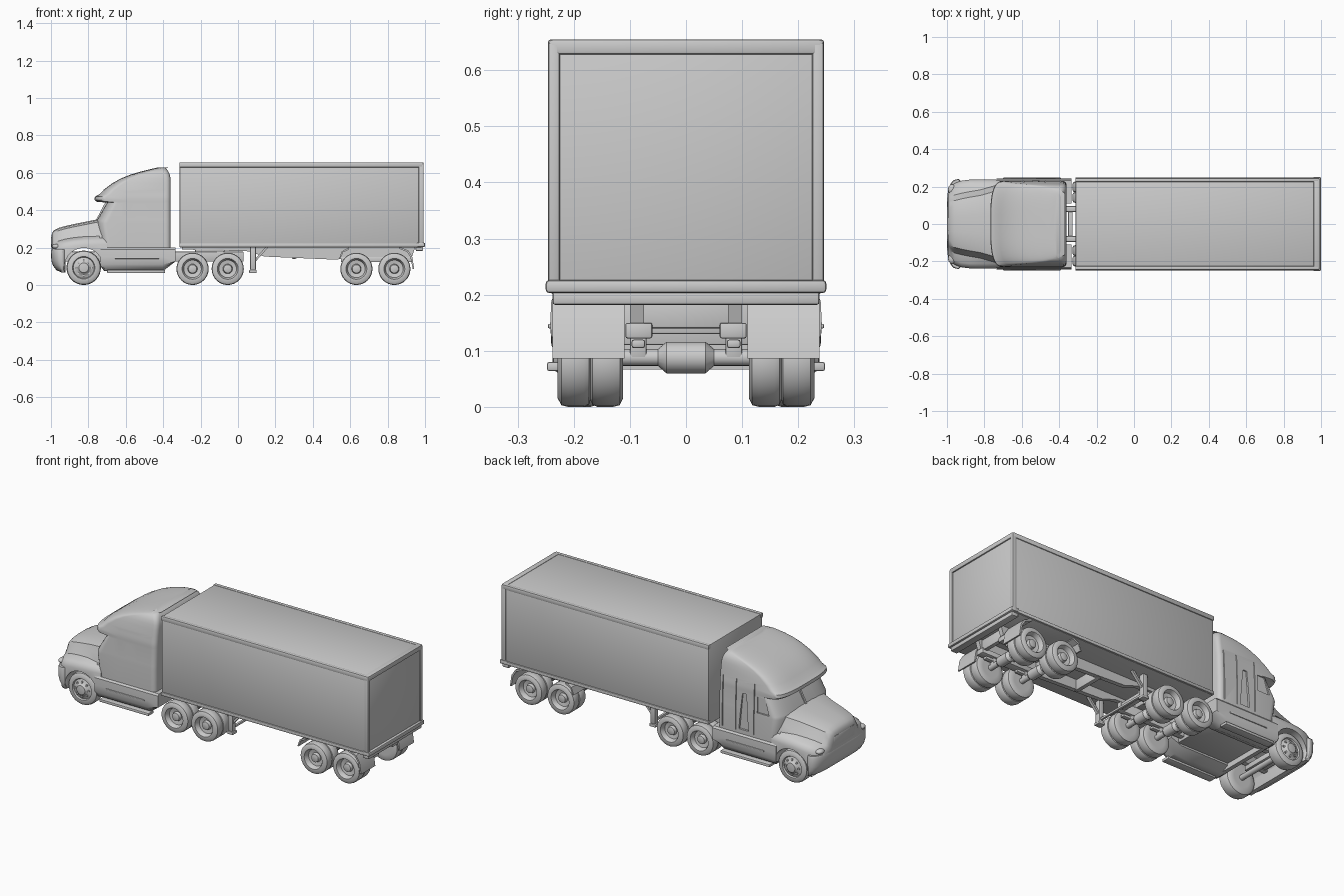
import bpy, bmesh, math
from mathutils import Matrix, Vector

if "Cube" in bpy.data.objects:
    bpy.data.objects.remove(bpy.data.objects["Cube"])


def rings(bm, loops):
    """Skin a list of equal-length loops and cap both ends."""
    vs = [[bm.verts.new(p) for p in lp] for lp in loops]
    n = len(vs[0])
    for a, b in zip(vs, vs[1:]):
        for i in range(n):
            bm.faces.new((a[i], a[(i + 1) % n], b[(i + 1) % n], b[i]))
    bm.faces.new(vs[0])
    bm.faces.new(vs[-1])


def prism(bm, pts, y0, y1):
    rings(bm, [[(x, y, z) for x, z in pts] for y in (y0, y1)])


def box(bm, x0, x1, y0, y1, z0, z1, bev=0.004):
    m = Matrix.LocRotScale(Vector((x0 + x1, y0 + y1, z0 + z1)) / 2, None,
                           Vector((x1 - x0, y1 - y0, z1 - z0)))
    vs = bmesh.ops.create_cube(bm, size=1, matrix=m)['verts']
    if bev:
        es = list({e for v in vs for e in v.link_edges})
        bmesh.ops.bevel(bm, geom=es, offset=bev, segments=2, profile=0.5, affect='EDGES')


def lathe(bm, prof, x, z, seg=32):
    """Spin (y, radius) points around a cross-wise axis at x, z."""
    ang = [2 * math.pi * i / seg for i in range(seg)]
    rings(bm, [[(x + r * math.cos(a), y, z + r * math.sin(a)) for a in ang] for y, r in prof])


def both(bm):
    """Copy everything to the other side."""
    d = bmesh.ops.duplicate(bm, geom=bm.verts[:] + bm.edges[:] + bm.faces[:])['geom']
    for v in d:
        if isinstance(v, bmesh.types.BMVert):
            v.co.y *= -1


def finish(name, bm, mirror=False):
    if mirror:
        both(bm)
    bmesh.ops.recalc_face_normals(bm, faces=bm.faces[:])
    me = bpy.data.meshes.new(name)
    bm.to_mesh(me)
    bm.free()
    ob = bpy.data.objects.new(name, me)
    bpy.context.collection.objects.link(ob)
    return ob


def cut(ob, cutter):
    m = ob.modifiers.new("cut", 'BOOLEAN')
    m.object, m.operation, m.solver = cutter, 'DIFFERENCE', 'EXACT'
    dg = bpy.context.evaluated_depsgraph_get()
    me = bpy.data.meshes.new_from_object(ob.evaluated_get(dg))
    ob.modifiers.clear()
    ob.data = me
    bpy.data.objects.remove(cutter)


def plan(z, xf, xb, w, a=0.06, b=0.8):
    """Horizontal outline with a bowed front and tight rear corners."""
    half = []
    for i in range(11):
        t = math.pi / 2 * i / 10
        half.append((xf + a * (1 - math.cos(t) ** 0.8), w * (1 - b) + w * b * math.sin(t) ** 0.8))
    for i in range(5):
        t = math.pi / 2 * i / 4
        half.append((xb - 0.025 * (1 - math.sin(t)), w - 0.025 * (1 - math.cos(t))))
    return [(x, y, z) for x, y in half] + [(x, -y, z) for x, y in reversed(half)]


# Cab with windshield, visor and domed sleeper roof, stacked from plan outlines
bm = bmesh.new()
rings(bm, [plan(*s) for s in [
    (.19, -.74, -.36, .232), (.33, -.76, -.36, .232), (.345, -.755, -.36, .231),
    (.44, -.70, -.36, .227), (.445, -.755, -.36, .227), (.455, -.768, -.36, .227),
    (.472, -.765, -.36, .226), (.484, -.742, -.36, .224), (.51, -.717, -.36, .221),
    (.545, -.67, -.36, .216), (.57, -.625, -.361, .212), (.59, -.575, -.365, .207),
    (.605, -.525, -.372, .2), (.618, -.475, -.38, .188), (.628, -.43, -.39, .165)]])
cab = finish("cab", bm)

# Recessed side windows, sleeper panel and door seams
bm = bmesh.new()
prism(bm, [(-.685, .345), (-.61, .345), (-.61, .435), (-.655, .435)], .222, .3)
prism(bm, [(-.555, .225), (-.495, .225), (-.505, .33), (-.515, .43), (-.54, .43)], .221, .3)
for x in (-.59, -.475, -.392):
    box(bm, x - .002, x + .002, .219, .3, .215, .5, 0)
cut(cab, finish("panel_cutter", bm, True))

# Windshield centre pillar
bm = bmesh.new()
prism(bm, [(-.763, .34), (-.75, .34), (-.695, .445), (-.708, .445)], -.006, .006)
finish("windshield_pillar", bm)


def nose(x, w, zb, zf, h, zt):
    half = [(w * .95, zb), (w, zb + .015), (w, zf - .03), (w - .008, zf - .008), (w - .025, zf + .004),
            (h + .018, zf + .014), (h, (zf + zt) / 2 + .005), (h - .012, zt - .012), (h * .7, zt - .002),
            (h * .3, zt + .003)]
    return [(x, y, z) for y, z in half] + [(x, -y, z) for y, z in reversed(half)]


# Hood and fenders, with wheel arches cut through
bm = bmesh.new()
rings(bm, [nose(*s) for s in [
    (-.998, .13, .14, .2, .09, .255), (-.994, .17, .13, .205, .115, .277), (-.982, .197, .11, .212, .127, .291),
    (-.96, .217, .08, .221, .137, .302), (-.925, .231, .075, .231, .146, .312), (-.88, .237, .075, .239, .155, .322),
    (-.82, .238, .075, .245, .165, .334), (-.74, .237, .08, .247, .188, .35), (-.70, .232, .08, .247, .195, .352)]])
hood = finish("hood_and_fenders", bm)
bm = bmesh.new()
lathe(bm, [(-.3, .103), (.3, .103)], -.825, .095, 40)
cut(hood, finish("arch_cutter", bm))

# Front bumper
bm = bmesh.new()
rings(bm, [plan(z, xf, -.922, w, a, .6) for z, xf, w, a in [
    (.067, -.945, .222, .02), (.08, -.972, .232, .04), (.105, -.99, .238, .055), (.13, -.998, .24, .06),
    (.18, -1.0, .24, .06), (.19, -.996, .237, .058)]])
finish("front_bumper", bm)

# Grille and headlights
bm = bmesh.new()
box(bm, -1.0, -.97, -.095, .095, .2, .262, .008)
for i in range(4):
    box(bm, -1.0, -.98, -.085, .085, .209 + i * .013, .214 + i * .013, .001)
finish("grille", bm)
bm = bmesh.new()
bmesh.ops.create_uvsphere(bm, u_segments=20, v_segments=12, radius=1,
                          matrix=Matrix.LocRotScale(Vector((-.972, .185, .206)), None, Vector((.022, .027, .014))))
finish("headlights", bm, True)

# Side skirts with tanks and steps
bm = bmesh.new()
prof = [(.11, .2), (.232, .2), (.24, .19), (.242, .15), (.24, .11), (.23, .088), (.21, .075), (.16, .075), (.11, .1)]
rings(bm, [[(x, y, max(z, lo)) for y, z in prof] for x, lo in [(-.735, .1), (-.715, .07), (-.40, .07), (-.335, .125)]])
box(bm, -.70, -.39, .2, .248, .064, .08)
box(bm, -.66, -.42, .22, .246, .14, .148, .002)
finish("side_skirts", bm, True)
bm = bmesh.new()
box(bm, -.72, -.38, -.13, .13, .11, .19)
finish("cab_floor", bm)

# Tractor frame rails, cross members and coupling plate
bm = bmesh.new()
box(bm, -.95, .03, .065, .095, .125, .178)
finish("tractor_frame_rails", bm, True)
bm = bmesh.new()
for x in (-.9, -.34, -.15, .015):
    box(bm, x - .012, x + .012, -.08, .08, .13, .17)
box(bm, -.23, -.07, -.1, .1, .175, .207, .008)
finish("coupling_and_cross_members", bm)

# Dual wheels on four axles
dual = [(.112, .05), (.112, .07), (.118, .083), (.13, .086), (.158, .086), (.167, .082), (.17, .074), (.173, .082),
        (.182, .086), (.21, .086), (.222, .083), (.229, .07), (.229, .056), (.222, .052), (.202, .047), (.198, .026),
        (.214, .022), (.217, .012)]
for label, x in (("drive_front", -.243), ("drive_rear", -.055), ("trailer_front", .633), ("trailer_rear", .836)):
    bm = bmesh.new()
    lathe(bm, dual, x, .086)
    finish(label + "_wheels", bm, True)
    bm = bmesh.new()
    lathe(bm, [(-.12, .015), (-.05, .015), (-.035, .028), (.035, .028), (.05, .015), (.12, .015)], x, .088, 16)
    for s in (-1, 1):
        box(bm, x - .06, x + .06, s * .085 - .012, s * .085 + .012, .105, .12)
        box(bm, x - .015, x + .015, s * .085 - .015, s * .085 + .015, .085, .14)
    finish(label + "_axle", bm)

# Steering wheels with hub and lug nuts
bm = bmesh.new()
lathe(bm, [(.15, .05), (.15, .075), (.158, .088), (.17, .092), (.205, .092), (.218, .088), (.226, .074), (.226, .06),
           (.217, .056), (.22, .048), (.227, .032), (.236, .026), (.238, .012)], -.825, .092)
for i in range(8):
    a = math.tau * i / 8
    lathe(bm, [(.21, .006), (.228, .006)], -.825 + .041 * math.cos(a), .092 + .041 * math.sin(a), 8)
finish("steering_wheels", bm, True)
bm = bmesh.new()
lathe(bm, [(-.17, .015), (.17, .015)], -.825, .092, 16)
box(bm, -.85, -.80, -.1, .1, .1, .13)
finish("steering_axle", bm)

# Trailer body with rails and rear frame
bm = bmesh.new()
box(bm, -.312, .985, -.241, .241, .2, .652, .006)
finish("trailer_body", bm)
bm = bmesh.new()
box(bm, -.314, .99, .225, .246, .628, .655, .005)
box(bm, -.314, .99, .225, .248, .203, .222, .004)
box(bm, .965, .992, .225, .246, .205, .65, .005)
finish("trailer_side_rails", bm, True)
bm = bmesh.new()
box(bm, .96, .992, -.243, .243, .628, .655, .005)
box(bm, .955, 1.0, -.25, .25, .203, .226, .006)
box(bm, .95, .99, -.238, .238, .182, .206, .005)
finish("trailer_rear_frame", bm)

# Trailer underframe beams and bogie
bm = bmesh.new()
prism(bm, [(-.3, .21), (-.3, .19), (.06, .18), (.14, .152), (.53, .135), (.57, .15), (.93, .15), (.95, .21)], .075, .1)
box(bm, .55, .93, .06, .108, .122, .15)
finish("trailer_beams", bm, True)
bm = bmesh.new()
for x in (.3, .56, .735, .91):
    box(bm, x - .012, x + .012, -.09, .09, .14, .2)
finish("trailer_cross_members", bm)

# Mudguards around the trailer wheels
bm = bmesh.new()
prism(bm, [(.86, .205), (.91, .185), (.932, .15), (.942, .086), (.934, .086), (.922, .148), (.902, .178), (.86, .195)],
      .11, .238)
prism(bm, [(.59, .2), (.555, .18), (.54, .14), (.547, .14), (.562, .175), (.595, .19)], .11, .238)
finish("mudguards", bm, True)

# Landing legs with cross bar
bm = bmesh.new()
box(bm, .065, .095, .155, .185, .08, .205)
box(bm, .06, .1, .15, .19, .064, .08)
prism(bm, [(.09, .12), (.16, .2), (.145, .2), (.09, .138)], .162, .178)
finish("landing_legs", bm, True)
bm = bmesh.new()
box(bm, .073, .087, -.16, .16, .088, .102)
finish("landing_leg_bar", bm)

# Smooth shading with sharp edges kept
for ob in bpy.context.scene.objects:
    ob.select_set(True)
    bpy.context.view_layer.objects.active = ob
bpy.ops.object.shade_smooth_by_angle(angle=math.radians(35))
